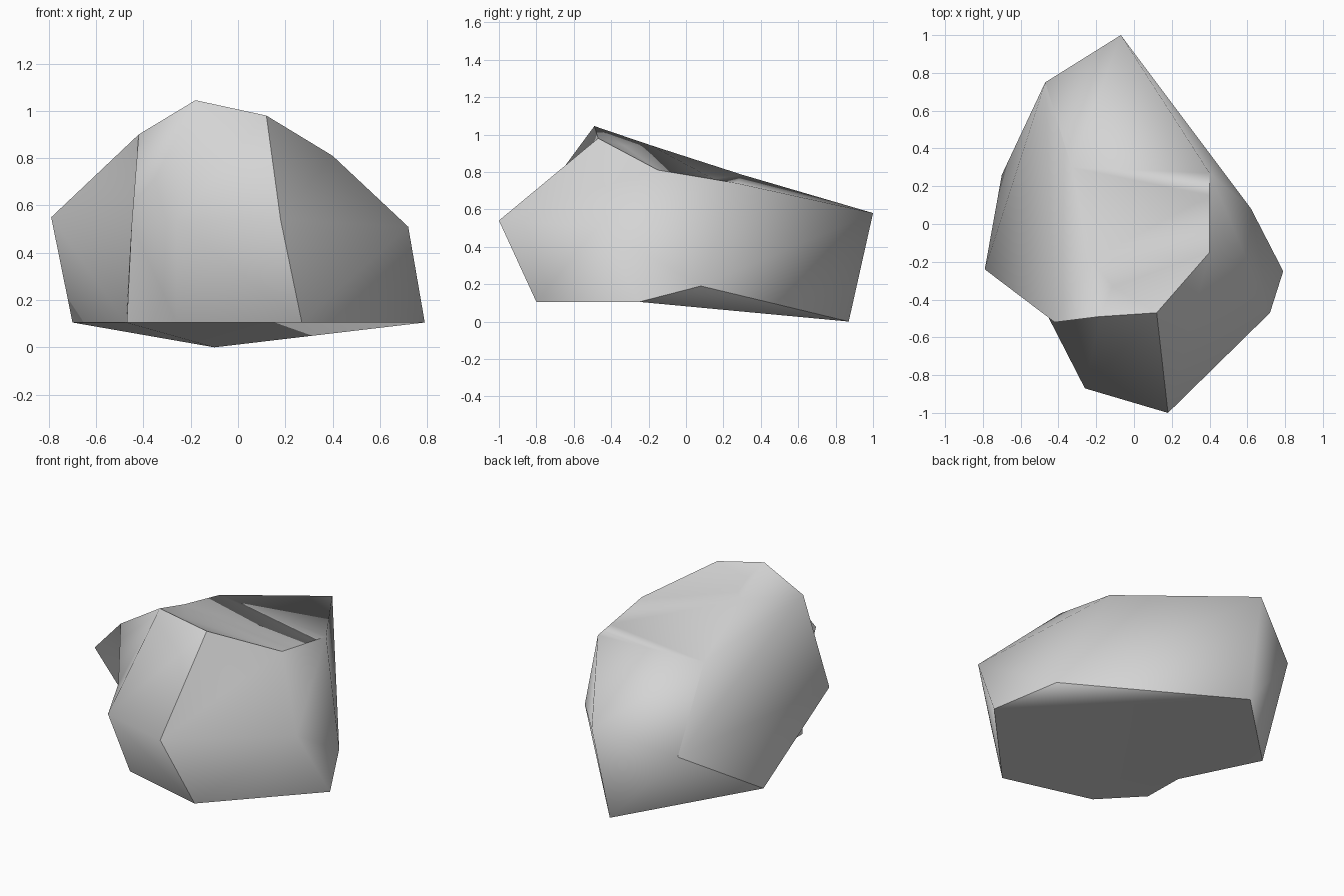
import bpy
import bmesh

cube = bpy.data.objects.get("Cube")
if cube:
    bpy.data.objects.remove(cube, do_unlink=True)

# Stone material
stone = bpy.data.materials.new("stone_grey")
stone.use_nodes = True
grey = (0.66, 0.66, 0.66, 1)
stone.diffuse_color = grey
stone.node_tree.nodes["Principled BSDF"].inputs["Base Color"].default_value = grey

bm = bmesh.new()


def corner(x, y, z):
    return bm.verts.new((x, y, z))


def facets(*outlines):
    for outline in outlines:
        bm.faces.new(outline).smooth = True


def crease(*chain):
    for a, b in zip(chain, chain[1:]):
        bm.edges.get((a, b)).smooth = False


# Upper corners
peak = corner(-.18, -.49, 1.045)
crest = corner(.12, -.47, .98)
shoulder = corner(.4, -.15, .81)
brow = corner(-.42, -.52, .9)
dent = corner(-.113, -.33, .94)
ridge = corner(-.225, -.19, .943)
saddle = corner(.4, .15, .76)
knob = corner(-.33, .3, .785)
ledge = corner(.4, .27, .74)

# Middle corners
nose = corner(.18, -1, .54)
cheek = corner(-.26, -.87, .53)
jaw = corner(-.45, -.5, .52)
flank = corner(.72, -.47, .51)
tail = corner(-.07, 1, .58)
back = corner(-.47, .75, .42)
bulge = corner(-.79, -.24, .55)

# Lower corners
toe = corner(.27, -.8, .105)
heel = corner(-.26, -.66, .105)
cleft = corner(-.47, -.44, .105)
notch = corner(-.475, -.19, .105)
base = corner(-.7, .26, .105)
keel = corner(-.1, .87, 0)
hip = corner(.62, .08, .19)
foot = corner(.79, -.25, .105)

# Front
facets((peak, brow, jaw), (peak, jaw, cheek), (peak, cheek, nose, crest),
       (cheek, heel, toe, nose), (jaw, cleft, heel, cheek))

# Left flank
facets((crest, nose, shoulder), (nose, flank, shoulder),
       (nose, toe, foot, flank), (shoulder, flank, ledge),
       (shoulder, ledge, saddle), (flank, hip, ledge), (flank, foot, hip))

# Back
facets((ledge, hip, tail), (hip, keel, tail), (tail, keel, back),
       (keel, base, back))

# Right bulge
facets((back, base, bulge), (bulge, back, brow), (back, knob, brow),
       (brow, bulge, notch), (brow, notch, jaw), (jaw, notch, cleft),
       (notch, bulge, base))

# Top and the sloping rear slab
facets((brow, ridge, peak), (brow, knob, ridge), (peak, ridge, dent),
       (peak, dent, crest), (dent, shoulder, crest), (ridge, shoulder, dent),
       (ridge, saddle, shoulder), (ridge, knob, saddle),
       (knob, ledge, saddle), (knob, tail, ledge), (knob, back, tail))

# Underside
facets((toe, heel, cleft, notch, foot), (notch, base, keel),
       (notch, keel, foot), (foot, keel, hip))

# Crisp edges; the rest is shaded smooth
crease(crest, nose, toe)
crease(brow, peak, crest, shoulder, saddle)
crease(brow, jaw, cleft)
crease(knob, back, base)
crease(toe, heel, cleft, notch, base, keel, hip, foot, toe)

# Boulder object
bmesh.ops.recalc_face_normals(bm, faces=bm.faces)
bmesh.ops.triangulate(bm, faces=[f for f in bm.faces if len(f.verts) > 3])
mesh = bpy.data.meshes.new("boulder")
bm.to_mesh(mesh)
bm.free()
mesh.materials.append(stone)
boulder = bpy.data.objects.new("boulder", mesh)
bpy.context.collection.objects.link(boulder)
